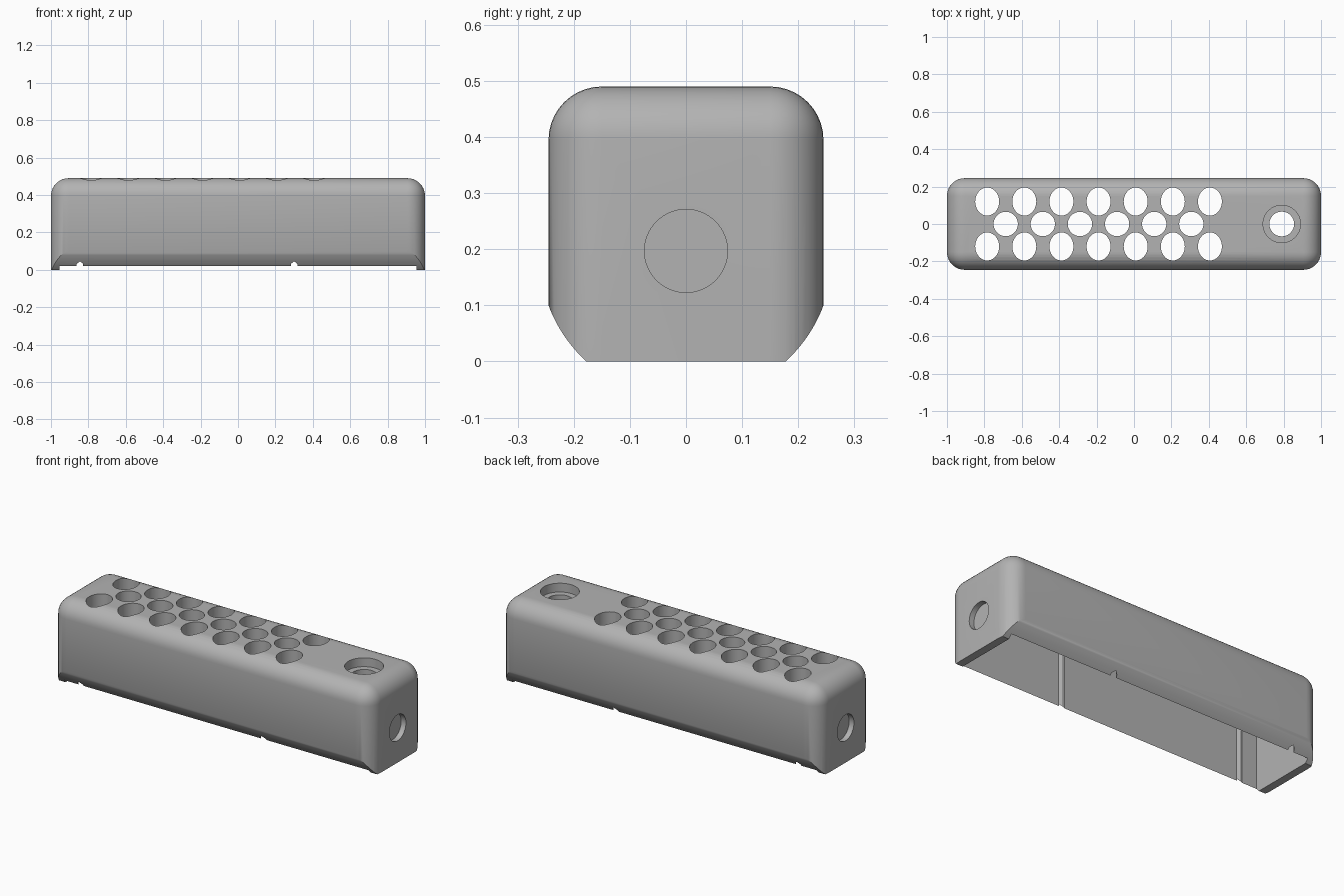
import bpy, bmesh, math
from mathutils import Matrix, Vector

old = bpy.data.objects.get("Cube")
if old:
    bpy.data.objects.remove(old, do_unlink=True)

HALF_Y, HEIGHT, ROUND = 0.245, 0.49, 0.095
CAVITY_X, CAVITY_Y, CAVITY_TOP = 0.955, 0.197, 0.41

grey = bpy.data.materials.new("plain grey")
grey.use_nodes = True
colour = (0.45, 0.45, 0.45, 1)
grey.diffuse_color = colour
grey.node_tree.nodes["Principled BSDF"].inputs["Base Color"].default_value = colour


def make_object(name, bm):
    bmesh.ops.recalc_face_normals(bm, faces=bm.faces)
    mesh = bpy.data.meshes.new(name)
    bm.to_mesh(mesh)
    bm.free()
    mesh.materials.append(grey)
    obj = bpy.data.objects.new(name, mesh)
    bpy.context.collection.objects.link(obj)
    return obj


def add_box(bm, low, high):
    low, high = Vector(low), Vector(high)
    matrix = Matrix.Translation((low + high) / 2) @ Matrix.Diagonal((*(high - low), 1))
    return bmesh.ops.create_cube(bm, size=1, matrix=matrix)


def add_cylinder(bm, centre, rx, ry, length, sides=48, turn=Matrix()):
    matrix = Matrix.Translation(centre) @ turn @ Matrix.Diagonal((rx, ry, length, 1))
    bmesh.ops.create_cone(bm, cap_ends=True, segments=sides, radius1=1, radius2=1,
                          depth=1, matrix=matrix)


def cut(target, name, bm):
    cutter = make_object(name, bm)
    mod = target.modifiers.new(name, "BOOLEAN")
    mod.operation, mod.solver, mod.object = "DIFFERENCE", "EXACT", cutter
    bpy.context.view_layer.objects.active = target
    bpy.ops.object.modifier_apply(modifier=mod.name)
    bpy.data.objects.remove(cutter, do_unlink=True)


# Rounded outer shell, flat underneath
bm = bmesh.new()
add_box(bm, (-1, -HALF_Y, 0), (1, HALF_Y, HEIGHT))
edges = [e for e in bm.edges if any(v.co.z > 0.1 for v in e.verts)]
bmesh.ops.bevel(bm, geom=edges, offset=ROUND, segments=10, profile=0.5, affect="EDGES")
housing = make_object("housing", bm)

# Curved undercut along both long lower edges
top, control, foot = Vector((HALF_Y, 0.1)), Vector((0.225, 0.045)), Vector((0.178, 0))
curve = [top * (1 - t) ** 2 + control * 2 * t * (1 - t) + foot * t * t
         for t in (i / 10 for i in range(11))]
outline = [(0.3, 0.1)] + [tuple(p) for p in curve] + [(0.17, -0.01), (0.3, -0.01)]
for side in (-1, 1):
    bm = bmesh.new()
    face = bm.faces.new([bm.verts.new((-1.1, side * y, z)) for y, z in outline])
    swept = bmesh.ops.extrude_face_region(bm, geom=[face])["geom"]
    bmesh.ops.translate(bm, vec=(2.2, 0, 0),
                        verts=[v for v in swept if isinstance(v, bmesh.types.BMVert)])
    cut(housing, "undercut", bm)

# Open-bottomed cavity
bm = bmesh.new()
add_box(bm, (-CAVITY_X, -CAVITY_Y, -0.1), (CAVITY_X, CAVITY_Y, CAVITY_TOP))
cut(housing, "cavity", bm)

# Upright grooves inside the long walls
bm = bmesh.new()
for x in (-0.845, 0.3):
    for side in (-1, 1):
        add_cylinder(bm, (x, side * CAVITY_Y, 0.15), 0.02, 0.02, 0.5, 6)
cut(housing, "grooves", bm)

# Three staggered rows of vent holes
bm = bmesh.new()
for i in range(7):
    x = -0.785 + i * 0.1985
    for side in (-1, 1):
        add_cylinder(bm, (x, side * 0.12, 0.5), 0.064, 0.075, 0.3)
    if i < 6:
        add_cylinder(bm, (x + 0.099, 0, 0.5), 0.065, 0.065, 0.3)
cut(housing, "vents", bm)

# Stepped hole through the top
bm = bmesh.new()
add_cylinder(bm, (0.79, 0, 0.5), 0.1, 0.1, 0.12, 64)
cut(housing, "counterbore", bm)
bm = bmesh.new()
add_cylinder(bm, (0.79, 0, 0.45), 0.066, 0.066, 0.3, 64)
cut(housing, "through_hole", bm)

# Shallow round recess in each end
bm = bmesh.new()
for side in (-1, 1):
    add_cylinder(bm, (side, 0, 0.197), 0.074, 0.074, 0.06, 64,
                 Matrix.Rotation(math.pi / 2, 4, "Y"))
cut(housing, "end_recesses", bm)

# Smooth curves with crisp edges
bpy.ops.object.select_all(action="DESELECT")
housing.select_set(True)
bpy.context.view_layer.objects.active = housing
bpy.ops.object.shade_smooth_by_angle(angle=math.radians(30))
